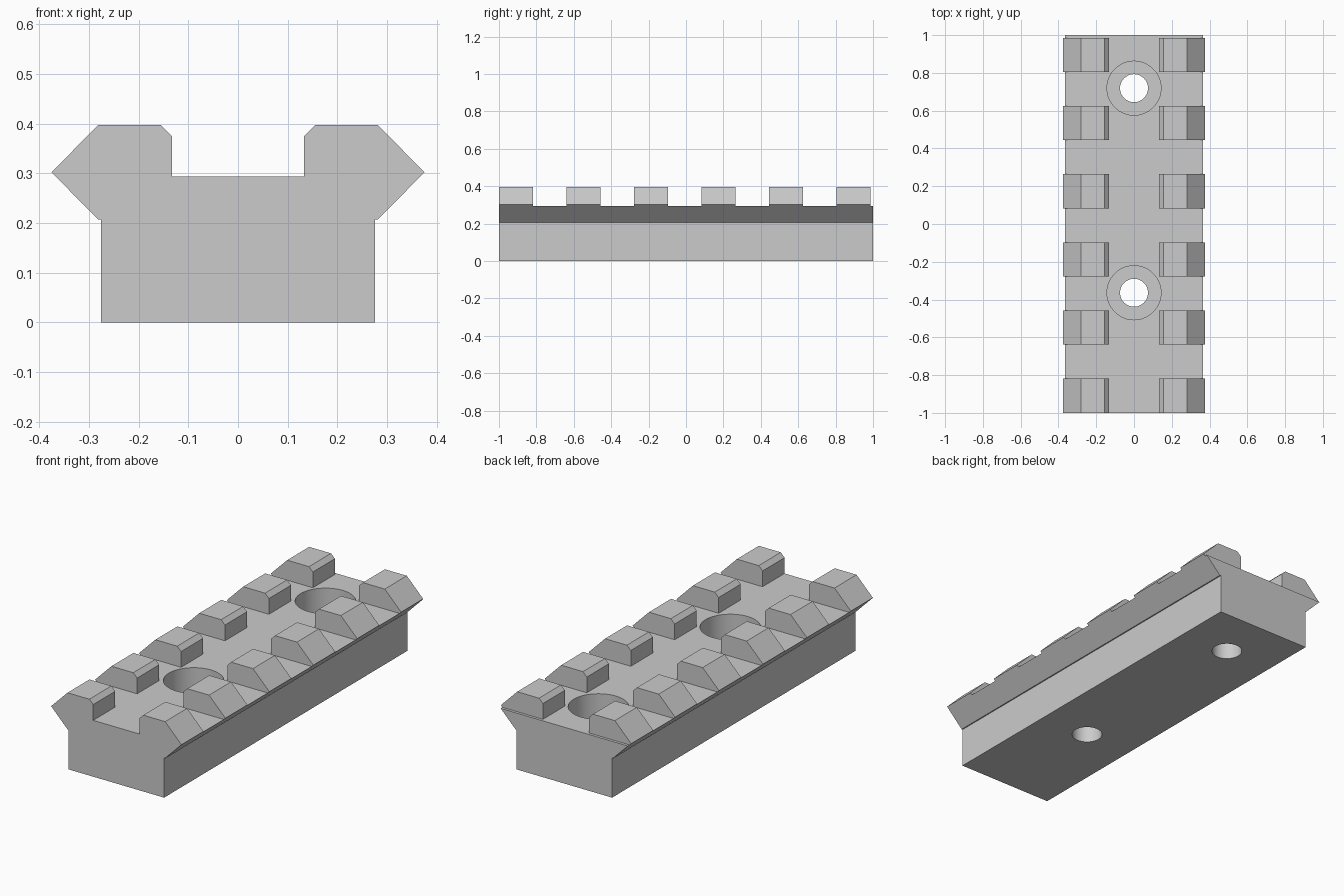
import bpy, bmesh, math
from mathutils import Matrix

cube = bpy.data.objects.get("Cube")
if cube:
    bpy.data.objects.remove(cube, do_unlink=True)

PITCH, TOOTH, TEETH = 0.361, 0.181, 6
FLOOR = 0.293            # height of the slot floor
BOLT_Y = (-0.364, 0.719)

grey = bpy.data.materials.new("plain_grey")
grey.use_nodes = True
colour = (0.6, 0.6, 0.6, 1)
grey.diffuse_color = colour
grey.node_tree.nodes["Principled BSDF"].inputs["Base Color"].default_value = colour


def make_object(name, bm):
    bmesh.ops.recalc_face_normals(bm, faces=bm.faces)
    mesh = bpy.data.meshes.new(name)
    bm.to_mesh(mesh)
    bm.free()
    mesh.materials.append(grey)
    obj = bpy.data.objects.new(name, mesh)
    bpy.context.collection.objects.link(obj)
    return obj


def add_box(bm, size, centre):
    bmesh.ops.create_cube(bm, size=1, matrix=Matrix.Translation(centre) @ Matrix.Diagonal((*size, 1)))


def bolt_cutter(name, radius, bottom, top):
    bm = bmesh.new()
    for y in BOLT_Y:
        bmesh.ops.create_cone(bm, cap_ends=True, segments=64, radius1=radius, radius2=radius,
                              depth=top - bottom, matrix=Matrix.Translation((0, y, (top + bottom) / 2)))
    return make_object(name, bm)


# Rail body: mirrored cross-section swept along the length
half = [(0.275, 0), (0.275, 0.207), (0.281, 0.207), (0.375, 0.302),
        (0.281, 0.397), (0.155, 0.397), (0.133, 0.375), (0.133, FLOOR)]
outline = half + [(-x, z) for x, z in reversed(half)]
bm = bmesh.new()
face = bm.faces.new([bm.verts.new((x, -1, z)) for x, z in outline])
swept = bmesh.ops.extrude_face_region(bm, geom=[face])["geom"]
bmesh.ops.translate(bm, vec=(0, 2, 0), verts=[v for v in swept if isinstance(v, bmesh.types.BMVert)])
rail = make_object("rail", bm)

# Cross slots between the teeth, the last one trimming the far end
bm = bmesh.new()
for i in range(TEETH):
    start = -1 + i * PITCH + TOOTH
    end = start + PITCH - TOOTH
    add_box(bm, (1, end - start, 0.4), (0, (start + end) / 2, FLOOR + 0.2))
slots = make_object("slot_cutter", bm)

# Counterbored bolt holes
heads = bolt_cutter("bolt_head_cutter", 0.143, 0.13, 0.6)
shanks = bolt_cutter("bolt_shank_cutter", 0.074, -0.2, 0.6)

cutters = (slots, heads, shanks)
for cutter in cutters:
    cutter.hide_render = True
    mod = rail.modifiers.new(cutter.name, 'BOOLEAN')
    mod.operation = 'DIFFERENCE'
    mod.solver = 'EXACT'
    mod.object = cutter

# Bake the cuts and discard the cutters
graph = bpy.context.evaluated_depsgraph_get()
mesh = bpy.data.meshes.new_from_object(rail.evaluated_get(graph))
rail.modifiers.clear()
rail.data = mesh
for cutter in cutters:
    bpy.data.objects.remove(cutter, do_unlink=True)

# Smooth hole walls, sharp edges elsewhere
mesh.materials.clear()
mesh.materials.append(grey)
for poly in mesh.polygons:
    poly.material_index = 0
    poly.use_smooth = True
mesh.set_sharp_from_angle(angle=math.radians(30))
